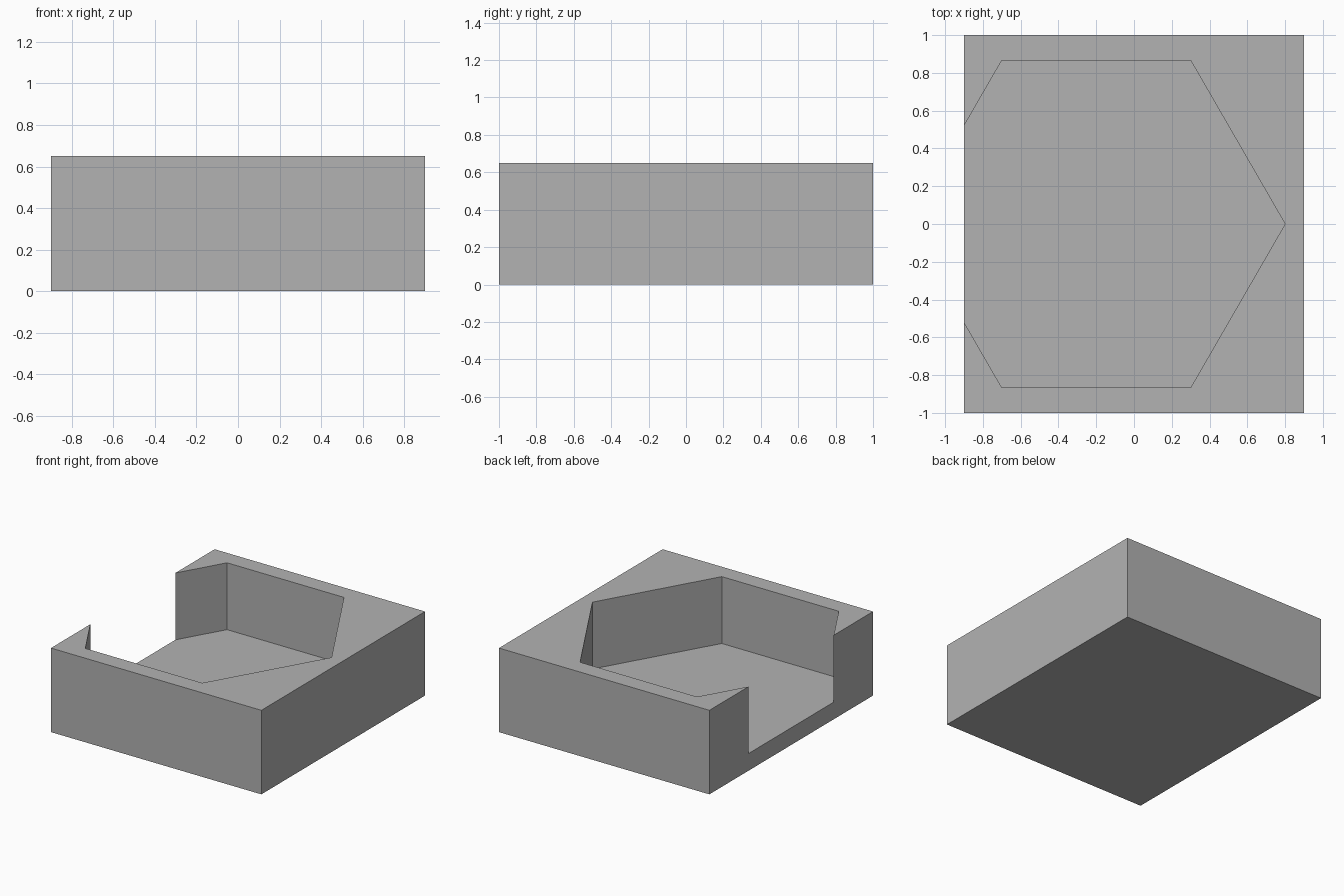
import bpy

# Remove the default cube
default_cube = bpy.data.objects.get("Cube")
if default_cube:
    bpy.data.objects.remove(default_cube, do_unlink=True)

WIDTH, DEPTH, HEIGHT = 1.8, 2.0, 0.65
FLOOR = 0.133
POCKET_X, POCKET_RADIUS = -0.2, 1.0

# Plain grey material
grey = bpy.data.materials.new("plain_grey")
grey.use_nodes = True
colour = (0.448, 0.448, 0.448, 1)
grey.diffuse_color = colour
grey.node_tree.nodes["Principled BSDF"].inputs["Base Color"].default_value = colour

# Rectangular block
bpy.ops.mesh.primitive_cube_add(size=1, location=(0, 0, HEIGHT / 2))
block = bpy.context.object
block.name = "block_with_pocket"
block.scale = (WIDTH, DEPTH, HEIGHT)
bpy.ops.object.transform_apply(location=True, rotation=False, scale=True)
block.data.materials.append(grey)

# Hexagonal pocket cutter, one corner towards +x, breaking out through the -x side
bpy.ops.mesh.primitive_cylinder_add(
    vertices=6, radius=POCKET_RADIUS, depth=1,
    location=(POCKET_X, 0, FLOOR + 0.5), rotation=(0, 0, 1.5707963))
cutter = bpy.context.object
cutter.name = "pocket_cutter"
cutter.hide_render = True
cutter.data.materials.append(grey)

# Cut the pocket, then drop the cutter
cut = block.modifiers.new("pocket", "BOOLEAN")
cut.operation = "DIFFERENCE"
cut.solver = "EXACT"
cut.object = cutter
bpy.ops.object.select_all(action="DESELECT")
block.select_set(True)
bpy.context.view_layer.objects.active = block
bpy.ops.object.modifier_apply(modifier=cut.name)
bpy.data.objects.remove(cutter, do_unlink=True)
bpy.ops.object.shade_flat()
